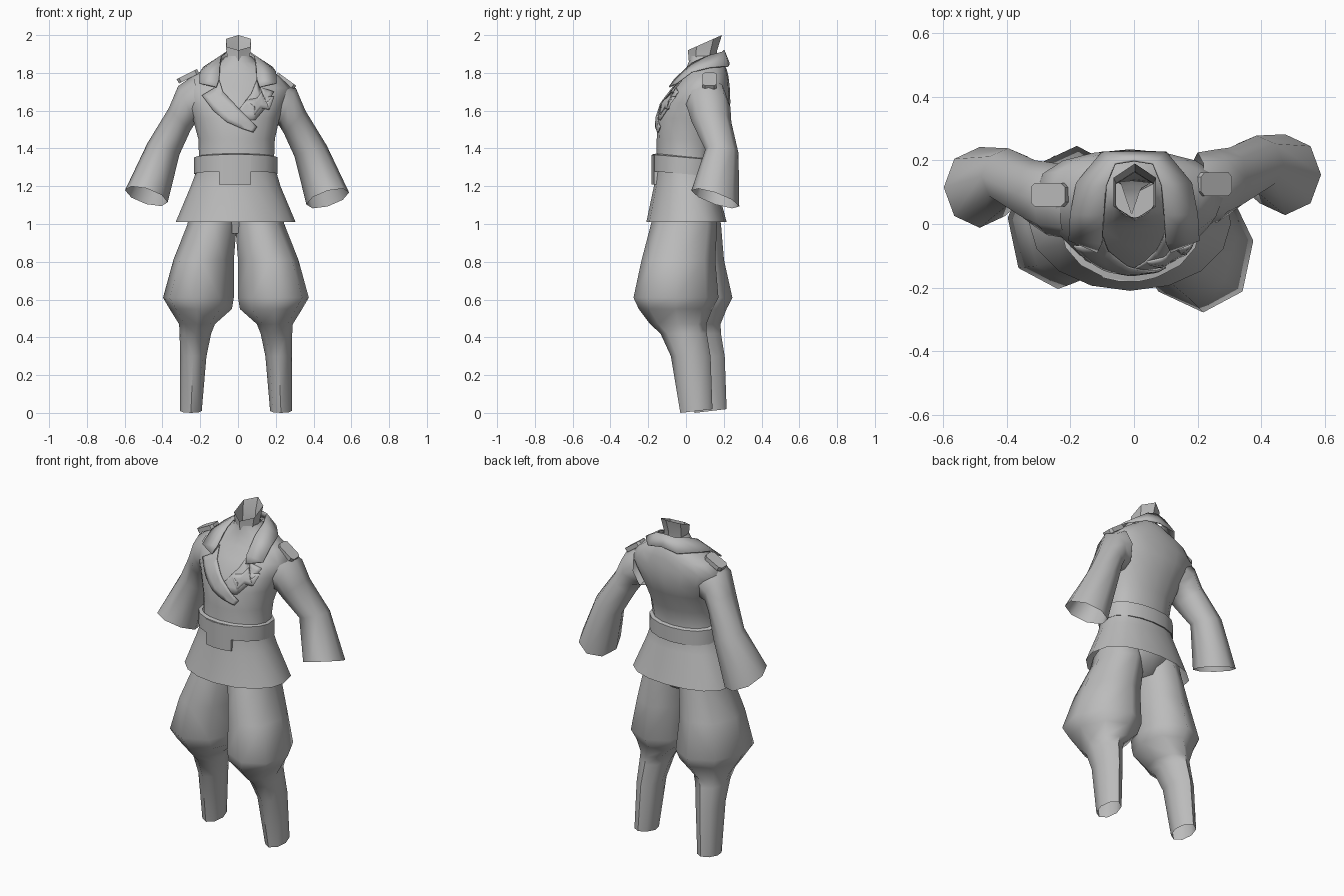
import bpy, bmesh, math
from mathutils import Vector, Matrix
from mathutils.bvhtree import BVHTree

if "Cube" in bpy.data.objects:
    bpy.data.objects.remove(bpy.data.objects["Cube"], do_unlink=True)

cloth = bpy.data.materials.new("grey_cloth")
cloth.use_nodes = True
cloth.diffuse_color = (0.5, 0.5, 0.5, 1)
cloth.node_tree.nodes["Principled BSDF"].inputs["Base Color"].default_value = (0.5, 0.5, 0.5, 1)


def finish(name, bm, angle=60, thickness=0):
    bmesh.ops.recalc_face_normals(bm, faces=bm.faces)
    mesh = bpy.data.meshes.new(name)
    bm.to_mesh(mesh)
    bm.free()
    mesh.materials.append(cloth)
    obj = bpy.data.objects.new(name, mesh)
    bpy.context.collection.objects.link(obj)
    if thickness:
        mod = obj.modifiers.new("thickness", "SOLIDIFY")
        mod.thickness = thickness
        mod.offset = 0
    bpy.ops.object.select_all(action="DESELECT")
    obj.select_set(True)
    bpy.context.view_layer.objects.active = obj
    bpy.ops.object.shade_smooth_by_angle(angle=math.radians(angle))
    return obj


def span(z, x0, x1, y0, y1, tilt=0, skew=0):
    """Ring filling an x and y range; tilt raises its back, skew moves its front to the left."""
    return (Vector(((x0 + x1) / 2, (y0 + y1) / 2, z)),
            Vector(((x1 - x0) / 2, 0, 0)), Vector((-skew, (y1 - y0) / 2, tilt)))


def loft(name, rings, n, caps=(), side=1, shift=lambda z: (0, 0, 0), angle=60, closed=False, back=1):
    """Skin over rings; back below 1 squares the rear half."""
    bm = bmesh.new()
    loops = []
    for c, u, v in rings:
        loop = []
        for i in range(n):
            a = math.tau * i / n
            depth = math.cos(a)
            if depth > .001:
                depth **= back
            p = Vector(c) + Vector(u) * math.sin(a) + Vector(v) * depth
            loop.append(bm.verts.new(Vector((p.x * side, p.y, p.z)) + Vector(shift(p.z))))
        loops.append(loop)
    pairs = list(zip(loops, loops[1:]))
    if closed:
        pairs.append((loops[-1], loops[0]))
    for a, b in pairs:
        for i in range(n):
            j = (i + 1) % n
            bm.faces.new((a[i], a[j], b[j], b[i]))
    for k in caps:
        bm.faces.new(loops[k])
    return finish(name, bm, angle)


# Jacket body, from the flared skirt to the neck opening
jacket = loft("jacket_body", [
    span(1.01, -.33, .305, -.21, .215),
    span(1.2, -.25, .225, -.17, .165),
    span(1.32, -.205, .19, -.155, .135),
    span(1.45, -.21, .195, -.155, .165),
    span(1.56, -.24, .22, -.15, .21),
    span(1.64, -.275, .25, -.125, .235),
    span(1.72, -.31, .28, -.07, .232),
    span(1.78, -.255, .225, -.02, .225),
    span(1.82, -.17, .165, .0, .215),
    span(1.86, -.09, .095, .015, .195),
    span(1.89, -.065, .07, .02, .165)], 16, back=.7)

# Open neck piece, slanting up to the back
loft("neck", [span(1.85, -.067, .072, .012, .162, .02),
              span(1.89, -.065, .07, .015, .165, .03),
              span(1.96, -.075, .08, .01, .19, .04)], 6, angle=40)

# Breeches and sleeves, open at the hems
leg = [span(1.07, -.02, .235, -.16, .15), span(1.0, -.015, .245, -.185, .165),
       span(.81, .0, .32, -.235, .155, 0, .015), span(.61, .0, .375, -.278, .172, 0, .03),
       span(.55, .01, .34, -.25, .14, 0, .02), span(.47, .1, .29, -.19, .108),
       span(.42, .12, .287, -.135, .11), span(.3, .145, .285, -.08, .13),
       span(.01, .17, .285, -.03, .14, .01)]
arm = [((.2, .11, 1.65), (.025, 0, .125), (0, .115, 0)),
       ((.262, .12, 1.62), (.045, 0, .098), (0, .115, 0)),
       ((.30, .135, 1.54), (.057, 0, .06), (0, .105, 0)),
       ((.385, .19, 1.385), (.085, 0, .03), (0, .088, -.01)),
       ((.475, .155, 1.135), (.113, 0, .032), (0, .127, -.042))]


def leg_stance(z):
    """The right leg stands further back below the hip."""
    return (-.022, .02 + .055 * min(1, max(0, (1 - z) / .4)), 0)


for side, label in ((1, "left"), (-1, "right")):
    left = side == 1
    loft(label + "_breeches_leg", leg, 8, (0,), side, (lambda z: (0, 0, 0)) if left else leg_stance)
    loft(label + "_sleeve", arm, 8, (), side, lambda z: (0, 0, 0) if left else (-.01, -.04, .012))

    # Shoulder strap with clipped corners
    bm = bmesh.new()
    bmesh.ops.create_cube(bm, size=1)
    bmesh.ops.scale(bm, vec=(.12, .075, .026), verts=bm.verts)
    upright = [e for e in bm.edges if abs(e.verts[0].co.z - e.verts[1].co.z) > .01]
    bmesh.ops.bevel(bm, geom=upright, offset=.014, segments=1, affect="EDGES")
    spot = Vector((.252, .125, 1.757)) if left else Vector((-.265, .092, 1.782))
    slope = math.radians(36 if left else -27)
    bm.transform(Matrix.Translation(spot) @ Matrix.Rotation(slope, 4, "Y"))
    finish(label + "_shoulder_strap", bm, 30)

# Seat closing the gap between the legs under the jacket
loft("breeches_seat", [span(1.05, -.17, .15, -.1, .185), span(.95, -.13, .11, -.06, .12)], 12, (1,))


# Belt, lower at the back, and its buckle
def belt_ring(z, grow):
    return span(z, -.21 - grow, .188 + grow, -.158 - grow, .14 + grow, -.015)


loft("belt", [belt_ring(1.27, 0), belt_ring(1.265, .022),
              belt_ring(1.353, .022), belt_ring(1.358, 0)], 16, angle=35, closed=True, back=.7)

bm = bmesh.new()
bmesh.ops.create_cube(bm, size=1)
bmesh.ops.scale(bm, vec=(.17, .03, .155), verts=bm.verts)
bmesh.ops.subdivide_edges(bm, edges=[e for e in bm.edges
                                     if abs(e.verts[0].co.x - e.verts[1].co.x) > .1], cuts=2)
for v in bm.verts:
    v.co.y += v.co.x ** 2 * 2
bm.transform(Matrix.Translation((-.015, -.168, 1.287)))
finish("belt_buckle", bm, 30)

# Turned-down collar, wrapping from the back of the neck to the chest
half_top = [(0, .2, 1.92), (.06, .19, 1.91), (.088, .12, 1.89), (.095, .03, 1.85), (.1, -.06, 1.765)]
half_low = [(0, .228, 1.85), (.1, .225, 1.835), (.18, .13, 1.83), (.2, .03, 1.805), (.205, -.05, 1.745)]
bm = bmesh.new()
for side in (1, -1):
    top = [bm.verts.new((x * side, y, z)) for x, y, z in half_top]
    low = [bm.verts.new((x * side, y, z)) for x, y, z in half_low]
    for i in range(len(top) - 1):
        bm.faces.new((top[i], top[i + 1], low[i + 1], low[i]))
    tip = bm.verts.new((.115 * side, -.088, 1.725))
    bm.faces.new((top[-1], tip, low[-1]))
bmesh.ops.remove_doubles(bm, verts=bm.verts, dist=.001)
finish("collar", bm, 50, .008)

# Flat pieces laid on the chest
tree = BVHTree.FromObject(jacket, bpy.context.evaluated_depsgraph_get())


def chest_plate(name, outline, lift):
    bm = bmesh.new()
    bm.faces.new([bm.verts.new((x, 0, z)) for x, z in outline])
    bmesh.ops.triangulate(bm, faces=bm.faces)
    bmesh.ops.subdivide_edges(bm, edges=bm.edges, cuts=3, use_grid_fill=True)
    for v in bm.verts:
        hit = tree.ray_cast(Vector((v.co.x, -1, v.co.z)), Vector((0, 1, 0)))[0]
        v.co.y = hit.y - lift
    finish(name, bm, 60, .006)


chest_plate("left_lapel", [(.1, 1.765), (.115, 1.725), (.19, 1.70), (.15, 1.62), (.09, 1.55),
                           (.03, 1.55), (.0, 1.60), (.07, 1.69)], .005)
chest_plate("right_lapel", [(-.1, 1.765), (-.115, 1.725), (-.19, 1.68), (-.13, 1.60), (-.06, 1.54),
                            (.02, 1.505), (.08, 1.485), (.1, 1.515), (.0, 1.615), (-.08, 1.70)], .01)
chest_plate("chest_badge", [(.04, 1.655), (.1, 1.665), (.125, 1.70), (.135, 1.67), (.19, 1.675),
                            (.15, 1.645), (.165, 1.605), (.12, 1.615), (.09, 1.58), (.09, 1.62)], .012)
